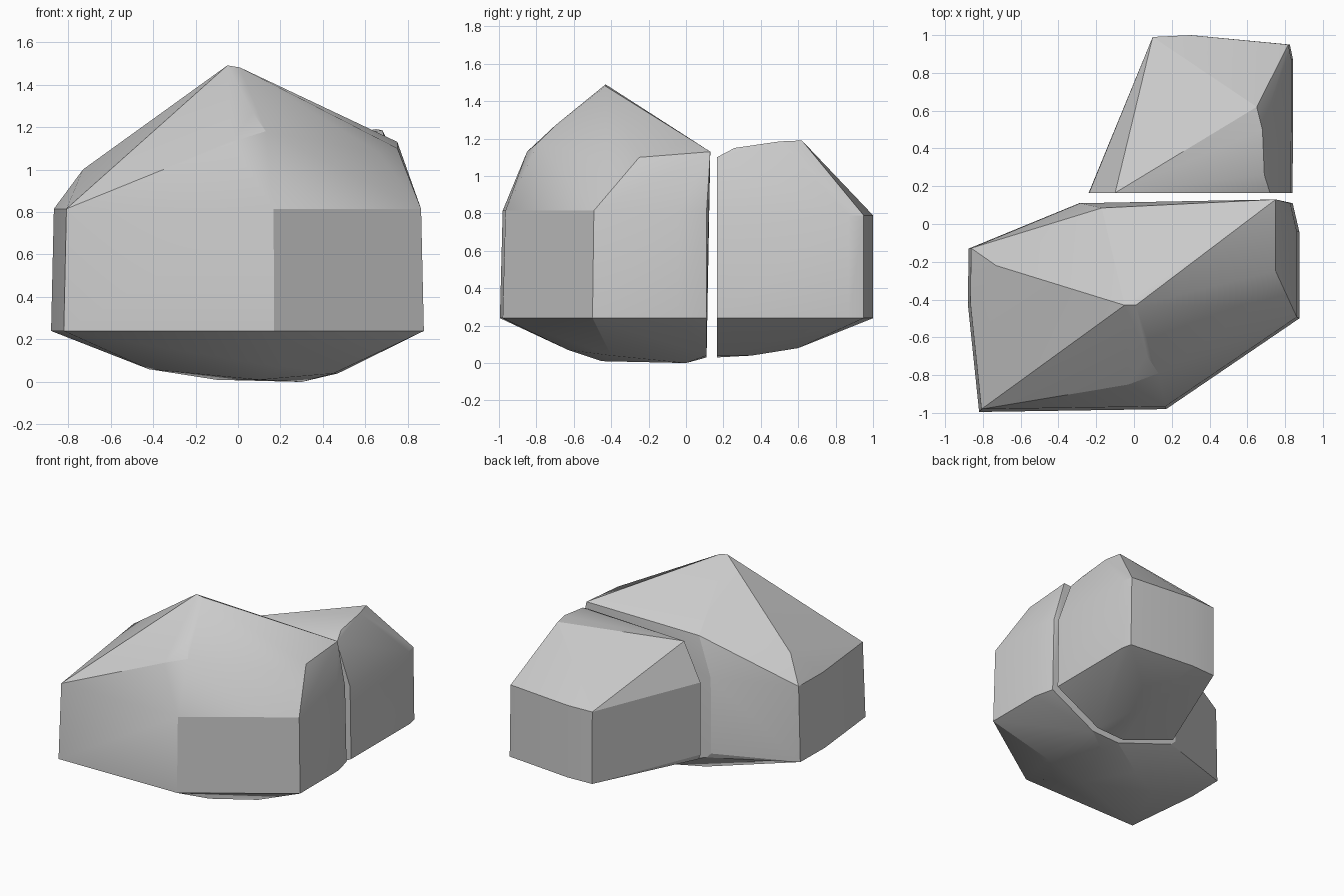
import bpy, bmesh, math

if "Cube" in bpy.data.objects:
    bpy.data.objects.remove(bpy.data.objects["Cube"])


def rock(name, outline, low, high, taper, crown, underside):
    """Convex boulder: near-vertical wall ring plus crown and underside points."""
    bm = bmesh.new()
    for x, y in outline:
        bm.verts.new((x, y, low))
        bm.verts.new((x * taper, y if y > 0 else y * taper, high))
    for p in crown + underside:
        bm.verts.new(p)
    hull = bmesh.ops.convex_hull(bm, input=bm.verts[:])
    loose = [v for v in bm.verts if not v.link_faces]
    bmesh.ops.delete(bm, geom=loose, context='VERTS')
    bmesh.ops.dissolve_limit(bm, angle_limit=math.radians(1.5),
                             verts=bm.verts[:], edges=bm.edges[:])
    bmesh.ops.recalc_face_normals(bm, faces=bm.faces[:])
    mesh = bpy.data.meshes.new(name)
    bm.to_mesh(mesh)
    bm.free()
    obj = bpy.data.objects.new(name, mesh)
    bpy.context.collection.objects.link(obj)
    bpy.ops.object.select_all(action='DESELECT')
    obj.select_set(True)
    bpy.context.view_layer.objects.active = obj
    bpy.ops.object.shade_smooth_by_angle(angle=math.radians(20))
    return obj


# Large front boulder with a pointed crown
rock("large_boulder",
     outline=[(-.82, -.995), (.17, -.98), (.875, -.5), (.875, -.04),
              (.84, .11), (-.29, .11), (-.875, -.13), (-.88, -.42)],
     low=.24, high=.815, taper=.985,
     crown=[(-.05, -.43, 1.49), (.01, -.43, 1.48),
            (.07, -.7, 1.27), (.13, -.79, 1.18), (-.03, -.85, 1.13),
            (.66, -.43, 1.08), (.75, -.25, 1.10), (.75, .13, 1.13),
            (-.17, .085, 1.10), (-.73, -.22, 1.0)],
     underside=[(.3, 0, 0), (-.1, -.1, .01), (.1, -.45, .01),
                (.45, -.4, .04), (.2, -.63, .07), (-.42, -.3, .06),
                (.47, .11, .04), (.24, .11, .03), (-.25, .11, .2)])

# Smaller rear boulder, cut flat where it meets the large one
rock("small_boulder",
     outline=[(-.24, .165), (.84, .165), (.842, .87), (.825, .95),
              (.3, 1.0), (.10, .99)],
     low=.24, high=.79, taper=.99,
     crown=[(-.10, .165, 1.07), (.72, .165, 1.10), (.69, .26, 1.15),
            (.68, .5, 1.185), (.65, .62, 1.19)],
     underside=[(.47, .165, .04), (.24, .165, .03), (-.22, .165, .2),
                (.36, .35, .04), (.38, .6, .08)])
